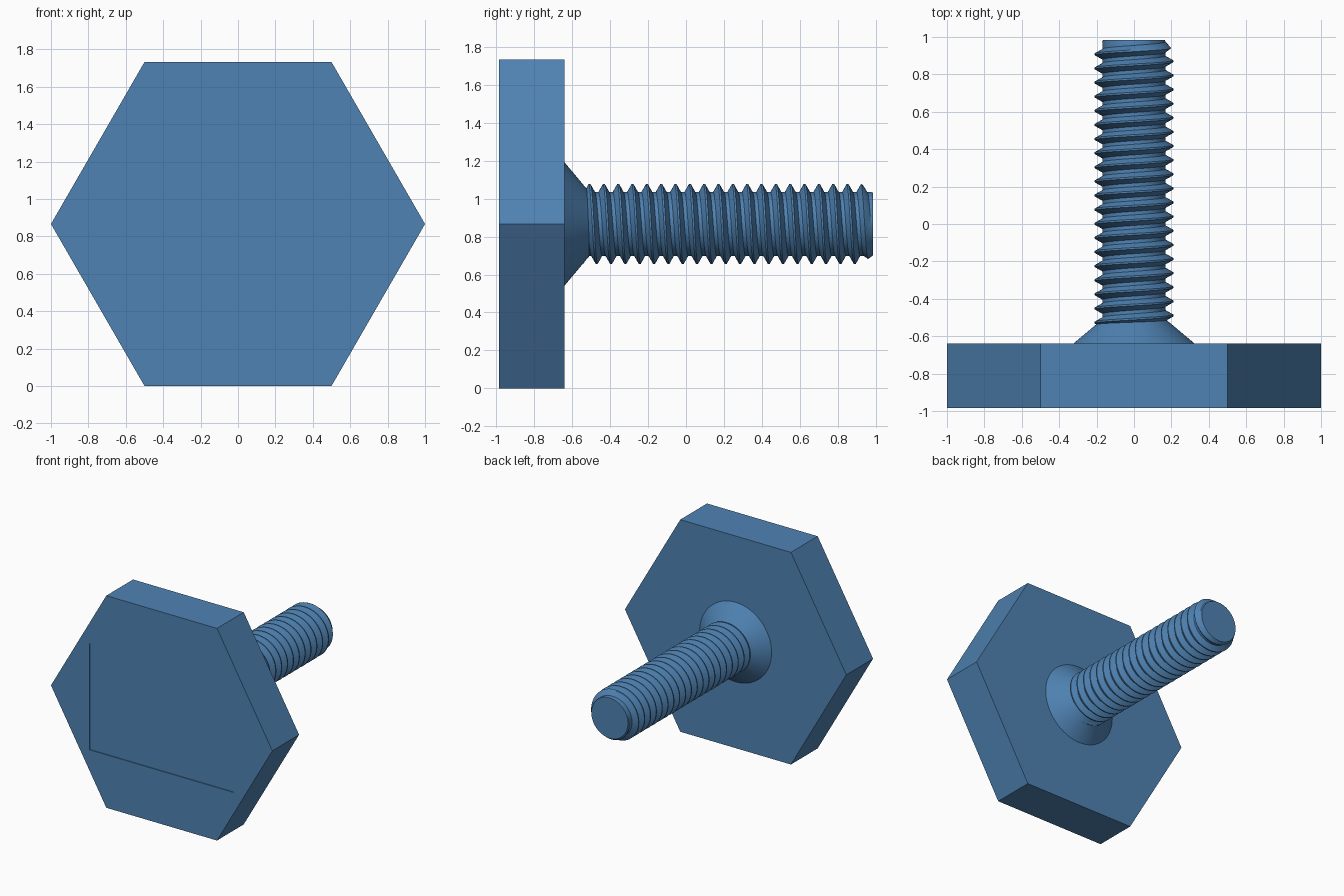
import bpy, bmesh
from math import sin, cos, pi, sqrt

if "Cube" in bpy.data.objects:
    bpy.data.objects.remove(bpy.data.objects["Cube"])

ZC = sqrt(3) / 2                  # height of the bolt axis
Y_FRONT, Y_HEAD, Y_TIP = -0.985, -0.64, 0.985
PITCH, ROOT_R, CREST_R = 0.0755, 0.168, 0.21

blue = bpy.data.materials.new("blue_steel")
blue.diffuse_color = (0.078, 0.225, 0.45, 1)
blue.use_nodes = True
blue.node_tree.nodes["Principled BSDF"].inputs["Base Color"].default_value = blue.diffuse_color


def ring_point(r, a, y):
    """Point around the bolt axis; a = 0 is up, a = 90 degrees is +x."""
    return (r * sin(a), y, ZC + r * cos(a))


def finish(name, bm, smooth=True):
    bmesh.ops.recalc_face_normals(bm, faces=bm.faces)
    mesh = bpy.data.meshes.new(name)
    bm.to_mesh(mesh)
    bm.free()
    mesh.materials.append(blue)
    ob = bpy.data.objects.new(name, mesh)
    bpy.context.collection.objects.link(ob)
    bpy.ops.object.select_all(action='DESELECT')
    bpy.context.view_layer.objects.active = ob
    ob.select_set(True)
    if smooth:
        bpy.ops.object.shade_smooth_by_angle(angle=pi / 6)
    return ob


def frustum(name, y0, r0, y1, r1, sides, smooth):
    bm = bmesh.new()
    rings = [[bm.verts.new(ring_point(r, pi / 2 + 2 * pi * i / sides, y))
              for i in range(sides)] for y, r in ((y0, r0), (y1, r1))]
    for ring in rings:
        bm.faces.new(ring)
    for i in range(sides):
        j = (i + 1) % sides
        bm.faces.new((rings[0][i], rings[0][j], rings[1][j], rings[1][i]))
    return finish(name, bm, smooth)


# Hexagonal head with a shallow rectangular recess in its front
head = frustum("hex_head", Y_FRONT, 1, Y_HEAD, 1, 6, False)
bpy.ops.mesh.primitive_cube_add(size=1, location=(0, Y_FRONT, ZC))
cutter = bpy.context.object
cutter.name = "recess_cutter"
cutter.scale = (1.3, 0.014, 0.867)
cutter.hide_render = True
cutter.data.materials.append(blue)
mod = head.modifiers.new("recess", 'BOOLEAN')
mod.operation = 'DIFFERENCE'
mod.object = cutter
bpy.context.view_layer.objects.active = head
bpy.ops.object.modifier_apply(modifier=mod.name)
bpy.data.objects.remove(cutter)

# Conical collar between head and shank
frustum("collar", Y_HEAD, 0.325, -0.51, 0.17, 64, True)

# Threaded shank: a helical sheet, one turn of profile repeated along the axis
PROFILE = [(-0.375, ROOT_R), (-0.0625, CREST_R), (0.0625, CREST_R), (0.375, ROOT_R)]
SEGS, Y_START, CREST_Y = 64, -0.58, -0.508


def thread_point(turn, offset, r, a):
    y = CREST_Y + PITCH * (turn + offset + a / (2 * pi))
    if y <= Y_START:
        return ring_point(ROOT_R, a, Y_START)
    y = min(y, Y_TIP)
    return ring_point(min(r, 0.165 + (Y_TIP - y) * 0.75), a, y)   # chamfered tip


bm = bmesh.new()
rows = [[bm.verts.new(thread_point(t, off, r, 2 * pi * i / SEGS)) for i in range(SEGS + 1)]
        for t in range(-3, 22) for off, r in PROFILE]
for lower, upper in zip(rows, rows[1:]):
    for i in range(SEGS):
        bm.faces.new((lower[i], lower[i + 1], upper[i + 1], upper[i]))
bmesh.ops.remove_doubles(bm, verts=bm.verts, dist=0.0002)
bmesh.ops.holes_fill(bm, edges=[e for e in bm.edges if e.is_boundary], sides=0)
finish("threaded_shank", bm)
